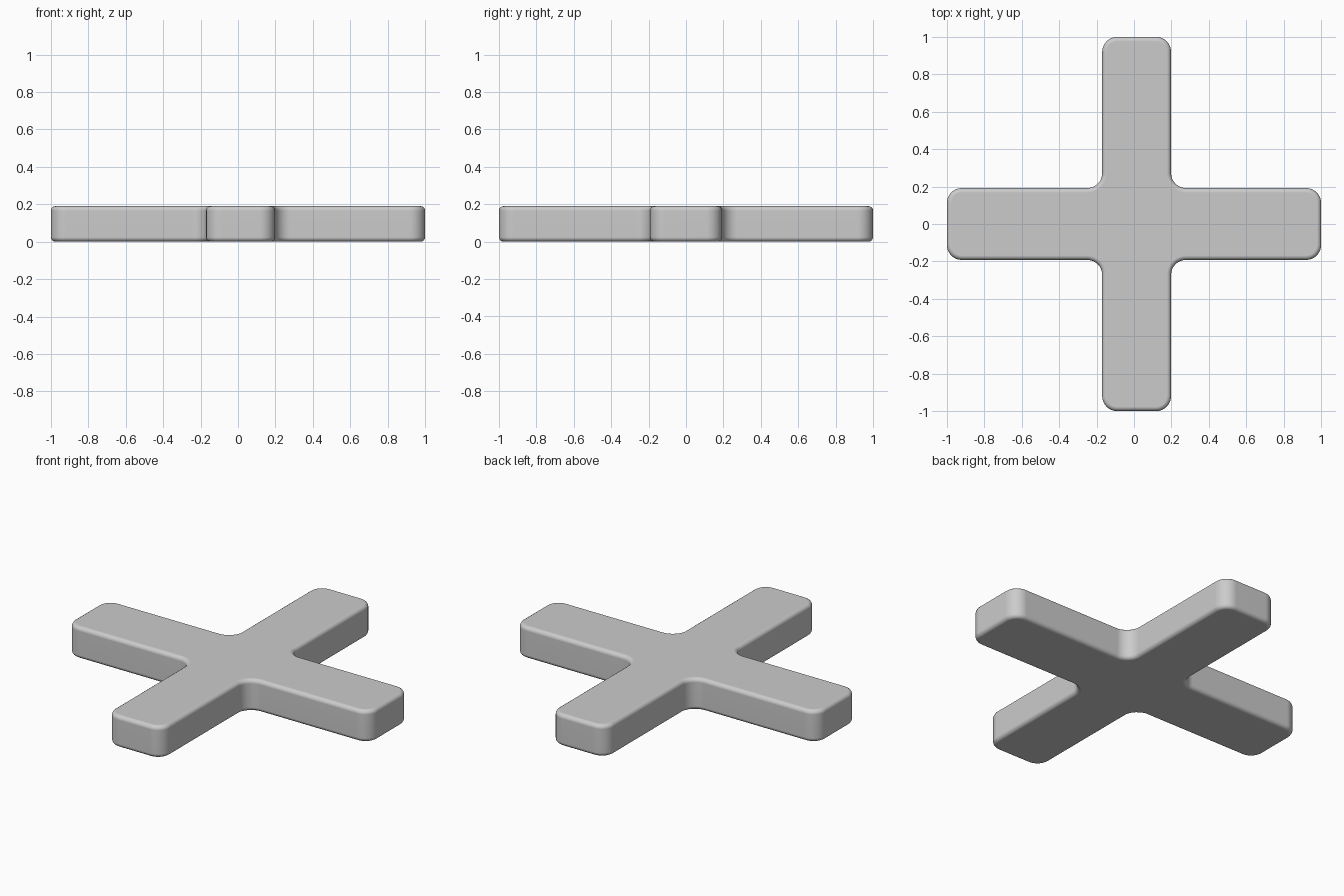
import bpy, bmesh

if "Cube" in bpy.data.objects:
    bpy.data.objects.remove(bpy.data.objects["Cube"])

X0, X1 = -0.17, 0.198     # sides of the long arm along y
Y = 0.192                 # half width of the arm along x
H = 0.19                  # thickness

# Plus-shaped outline
outline = [(X0, -1), (X1, -1), (X1, -Y), (1, -Y), (1, Y), (X1, Y),
           (X1, 1), (X0, 1), (X0, Y), (-1, Y), (-1, -Y), (X0, -Y)]

bm = bmesh.new()
base = bm.faces.new([bm.verts.new((x, y, 0)) for x, y in outline])
ext = bmesh.ops.extrude_face_region(bm, geom=[base])
bmesh.ops.translate(bm, vec=(0, 0, H),
                    verts=[g for g in ext["geom"] if isinstance(g, bmesh.types.BMVert)])
bmesh.ops.recalc_face_normals(bm, faces=bm.faces)

# Round the upright corners, inside and outside
upright = [e for e in bm.edges if abs(e.verts[0].co.z - e.verts[1].co.z) > 0.1]
bmesh.ops.bevel(bm, geom=upright, offset=0.08, offset_type='OFFSET',
                segments=8, profile=0.5, affect='EDGES')

# Soften the top and bottom rims
bm.normal_update()
rims = [e for e in bm.edges if len(e.link_faces) == 2
        and e.calc_face_angle() > 1.2]
bmesh.ops.bevel(bm, geom=rims, offset=0.024, offset_type='OFFSET',
                segments=4, profile=0.5, affect='EDGES')
bmesh.ops.recalc_face_normals(bm, faces=bm.faces)

mesh = bpy.data.meshes.new("cross_plate")
bm.to_mesh(mesh)
bm.free()
obj = bpy.data.objects.new("cross_plate", mesh)
bpy.context.collection.objects.link(obj)

# Smooth shading with clean flat faces
bpy.context.view_layer.objects.active = obj
obj.select_set(True)
bpy.ops.object.shade_smooth_by_angle()
mod = obj.modifiers.new("weighted_normals", 'WEIGHTED_NORMAL')
mod.keep_sharp = True
